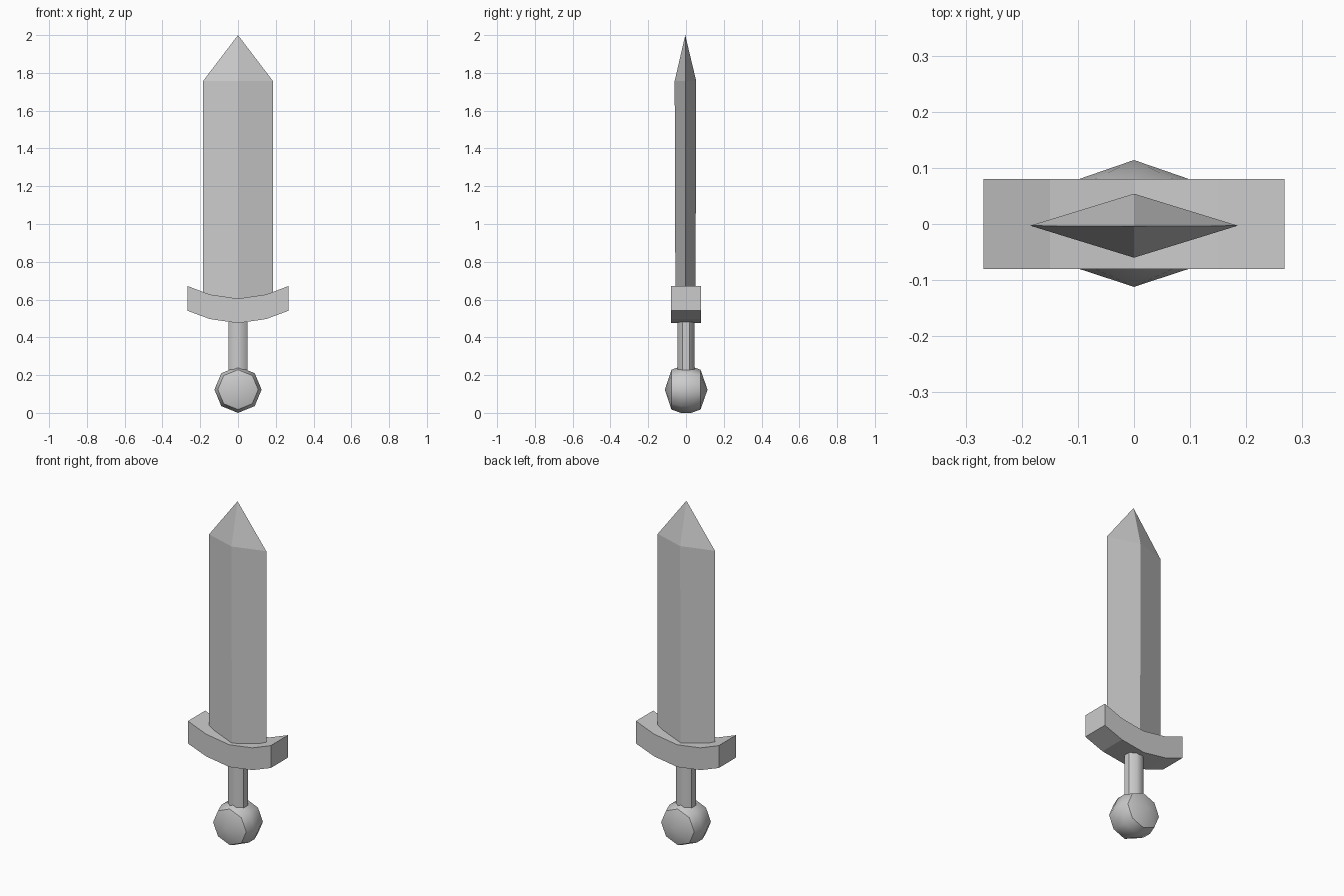
import bpy, bmesh, math

if "Cube" in bpy.data.objects:
    bpy.data.objects.remove(bpy.data.objects["Cube"])


def make_object(name, rings, close_ends=True, smooth=False):
    """Skin a stack of equal-length rings; a one-point ring makes a tip."""
    bm = bmesh.new()
    loops = [[bm.verts.new(p) for p in ring] for ring in rings]
    for a, b in zip(loops, loops[1:]):
        n = max(len(a), len(b))
        for i in range(n):
            j = (i + 1) % n
            if len(a) == 1:
                bm.faces.new((a[0], b[j], b[i]))
            elif len(b) == 1:
                bm.faces.new((a[i], a[j], b[0]))
            else:
                bm.faces.new((a[i], a[j], b[j], b[i]))
    if close_ends:
        for loop in (loops[0], loops[-1]):
            if len(loop) > 2:
                bm.faces.new(loop)
    bmesh.ops.recalc_face_normals(bm, faces=bm.faces)
    mesh = bpy.data.meshes.new(name)
    bm.to_mesh(mesh)
    bm.free()
    obj = bpy.data.objects.new(name, mesh)
    bpy.context.collection.objects.link(obj)
    if smooth:
        bpy.ops.object.select_all(action='DESELECT')
        obj.select_set(True)
        bpy.context.view_layer.objects.active = obj
        bpy.ops.object.shade_smooth_by_angle(angle=math.radians(46))
    return obj


def diamond(z, front, back):
    return [(-0.185, -0.003, z), (0, front, z), (0.185, -0.003, z), (0, back, z)]


# Blade: diamond section running up to a point
make_object("blade", [diamond(0.58, -0.056, 0.05),
                      diamond(1.757, -0.06, 0.054),
                      [(0, -0.004, 2.0)]])

# Crossguard: rectangular section swept along an upward curve
path = [(-0.268, 0.541, 0.672), (-0.15, 0.497, 0.627), (0, 0.475, 0.605),
        (0.15, 0.497, 0.627), (0.268, 0.541, 0.672)]
make_object("crossguard", [[(x, -0.08, lo), (x, 0.08, lo), (x, 0.08, hi), (x, -0.08, hi)]
                           for x, lo, hi in path])

# Grip: eight-sided handle
angles = [math.radians(22.5 + 45 * i) for i in range(8)]
make_object("grip", [[(0.054 * math.cos(a), 0.05 * math.sin(a), z) for a in angles]
                     for z in (0.2, 0.5)], smooth=True)

# Pommel: eight-sided ball with shallow pointed caps front and back
profile = [(-0.112, 0), (-0.077, 0.107), (-0.027, 0.125),
           (0.027, 0.125), (0.077, 0.107), (0.114, 0)]
rings = []
for y, r in profile:
    count = 8 if r else 1
    rings.append([(r * math.cos(math.tau * i / 8), y, 0.128 + r * math.sin(math.tau * i / 8) * 0.985)
                  for i in range(count)])
# Settle the lowest point on the ground
low = min(p[2] for ring in rings for p in ring)
rings = [[(x, y, z - low) for x, y, z in ring] for ring in rings]
make_object("pommel", rings, smooth=True)
